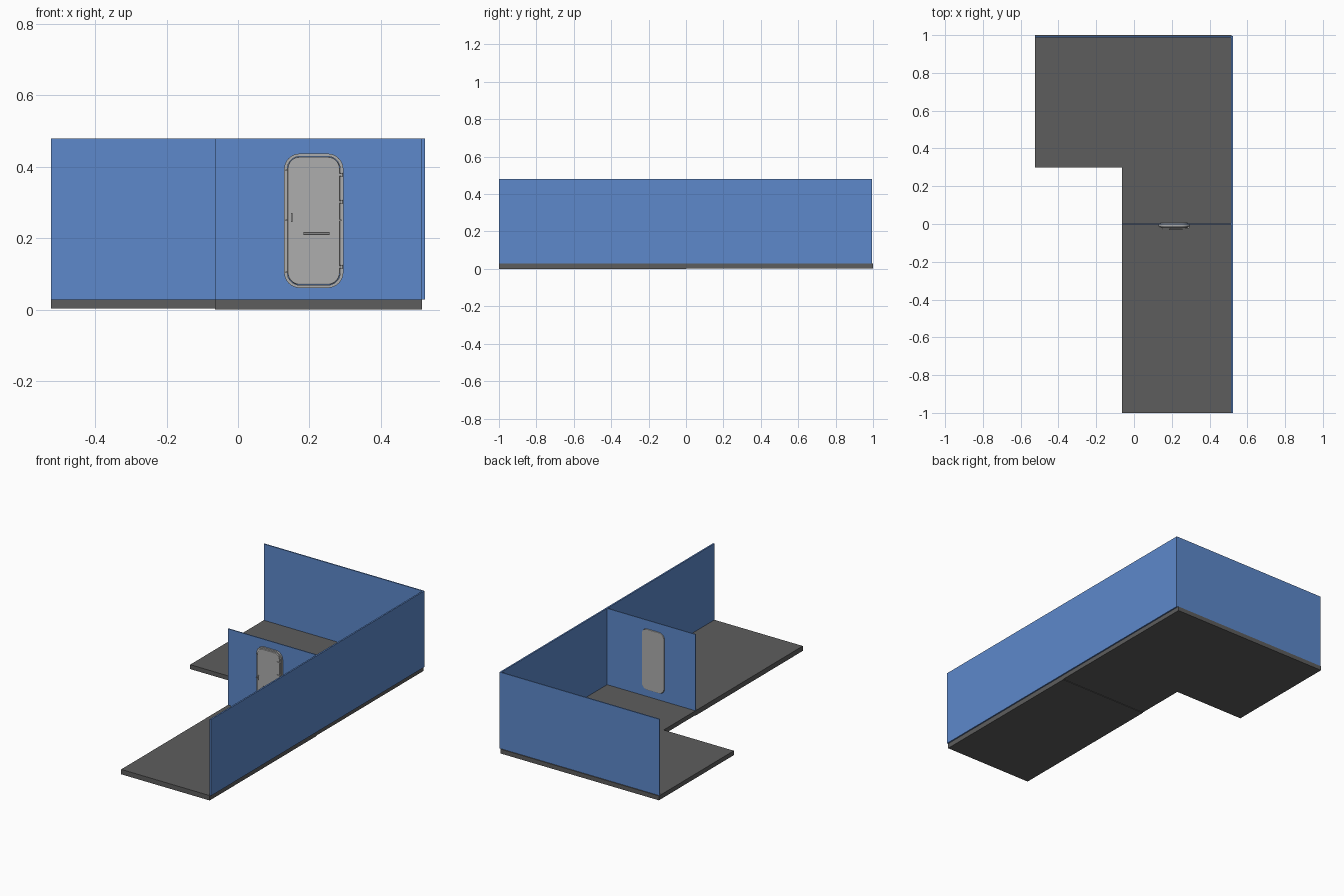
import bpy, bmesh, math
from mathutils import Vector

if "Cube" in bpy.data.objects:
    bpy.data.objects.remove(bpy.data.objects["Cube"])


def paint(obj, mat):
    if mat:
        obj.data.materials.append(mat)
    return obj


def material(name, color):
    m = bpy.data.materials.new(name)
    m.diffuse_color = color
    m.use_nodes = True
    m.node_tree.nodes["Principled BSDF"].inputs["Base Color"].default_value = m.diffuse_color
    return m


blue = material("wall_blue", (0.11, 0.25, 0.60, 1))
dark = material("floor_grey", (0.11, 0.11, 0.11, 1))
steel = material("door_grey", (0.42, 0.42, 0.42, 1))


def slab(name, outline, z0, z1, mat):
    bm = bmesh.new()
    face = bm.faces.new([bm.verts.new((x, y, z0)) for x, y in outline])
    ext = bmesh.ops.extrude_face_region(bm, geom=[face])["geom"]
    bmesh.ops.translate(bm, vec=(0, 0, z1 - z0),
                        verts=[v for v in ext if isinstance(v, bmesh.types.BMVert)])
    bmesh.ops.recalc_face_normals(bm, faces=bm.faces)
    me = bpy.data.meshes.new(name)
    bm.to_mesh(me)
    bm.free()
    obj = bpy.data.objects.new(name, me)
    bpy.context.collection.objects.link(obj)
    return paint(obj, mat)


def box(name, x0, x1, y0, y1, z0, z1, mat):
    return slab(name, [(x0, y0), (x1, y0), (x1, y1), (x0, y1)], z0, z1, mat)


def rounded(x0, x1, z0, z1, r, n=8):
    pts = []
    corners = [(x1 - r, z1 - r), (x0 + r, z1 - r), (x0 + r, z0 + r), (x1 - r, z0 + r)]
    for q, (cx, cz) in enumerate(corners):
        for i in range(n + 1):
            a = math.pi / 2 * (q + i / n)
            pts.append((cx + r * math.cos(a), cz + r * math.sin(a)))
    return pts


def plate(name, loops, y0, y1, mat, bevel=0.0):
    # Filled upright outline; a second loop becomes a hole
    cu = bpy.data.curves.new(name, "CURVE")
    cu.dimensions, cu.fill_mode = "2D", "BOTH"
    cu.extrude = (y1 - y0) / 2 - bevel
    cu.bevel_depth, cu.bevel_resolution, cu.offset = bevel, 1, -bevel
    for loop in loops:
        s = cu.splines.new("POLY")
        s.points.add(len(loop) - 1)
        for p, (x, z) in zip(s.points, loop):
            p.co = (x, z, 0, 1)
        s.use_cyclic_u = True
    obj = bpy.data.objects.new(name, cu)
    bpy.context.collection.objects.link(obj)
    obj.location.y = (y0 + y1) / 2
    obj.rotation_euler.x = math.pi / 2
    paint(obj, mat)
    bpy.ops.object.select_all(action="DESELECT")
    obj.select_set(True)
    bpy.context.view_layer.objects.active = obj
    bpy.ops.object.convert(target="MESH")
    bpy.ops.object.shade_smooth_by_angle(angle=math.radians(30))
    return bpy.context.object


def rod(name, p, axis, length, radius, mat):
    bpy.ops.mesh.primitive_cylinder_add(vertices=12, radius=radius, depth=length, location=p)
    obj = bpy.context.object
    obj.name = name
    obj.rotation_euler = Vector((0, 0, 1)).rotation_difference(Vector(axis)).to_euler()
    bpy.ops.object.shade_smooth_by_angle(angle=math.radians(40))
    return paint(obj, mat)


# Floors: corridor and L-shaped rear room
box("front_floor", -0.064, 0.515, -1, 0, 0, 0.029, dark)
slab("rear_floor", [(-0.064, 0), (0.515, 0), (0.515, 1), (-0.523, 1),
                    (-0.523, 0.3), (-0.064, 0.3)], 0.003, 0.029, dark)

# Walls
box("right_wall", 0.514, 0.523, -1, 0.994, 0.029, 0.48, blue)
box("back_wall", -0.523, 0.514, 0.988, 0.995, 0.029, 0.48, blue)
opening = rounded(0.138, 0.286, 0.069, 0.429, 0.035)
plate("door_wall", [[(-0.064, 0.029), (0.514, 0.029), (0.514, 0.48), (-0.064, 0.48)],
                    opening], -0.003, 0.003, blue)

# Door frame and leaf
plate("door_frame", [rounded(0.129, 0.295, 0.061, 0.437, 0.044), opening],
      -0.013, -0.003, steel)
plate("door_leaf", [rounded(0.139, 0.285, 0.070, 0.428, 0.034)],
      -0.02, 0.008, steel, 0.003)

# Pull bar with two standoffs
rod("pull_bar", (0.220, -0.028, 0.213), (1, 0, 0), 0.072, 0.003, steel)
for x in (0.190, 0.250):
    rod("pull_bar_post", (x, -0.023, 0.213), (0, 1, 0), 0.01, 0.002, steel)

# Latch lever on a small pivot
box("latch_lever", 0.148, 0.152, -0.029, -0.025, 0.245, 0.271, steel)
rod("latch_pivot", (0.150, -0.022, 0.266), (0, 1, 0), 0.01, 0.002, steel)

# Hinges: knuckle plus strap
for z in (0.120, 0.302, 0.378):
    rod("hinge_knuckle", (0.290, -0.017, z), (0, 0, 1), 0.010, 0.004, steel)
    box("hinge_strap", 0.270, 0.290, -0.023, -0.018, z - 0.003, z + 0.003, steel)

# Frame dogs on both edges
for x, zs in ((0.136, (0.105, 0.250, 0.391)), (0.287, (0.250,))):
    for z in zs:
        box("frame_dog", x - 0.003, x + 0.003, -0.021, -0.012, z - 0.002, z + 0.002, steel)
